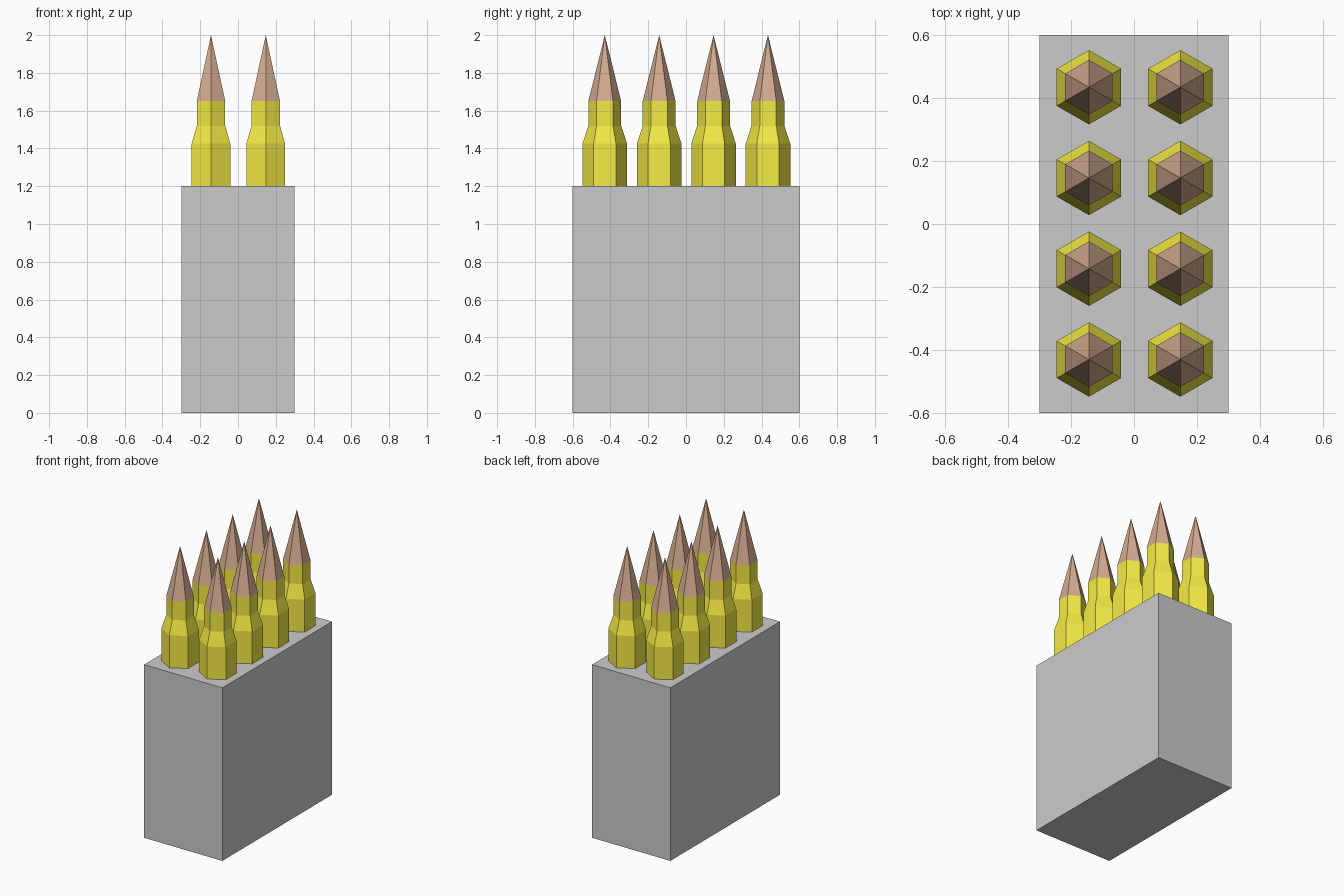
import bpy
import bmesh
from math import cos, sin, pi

if "Cube" in bpy.data.objects:
    bpy.data.objects.remove(bpy.data.objects["Cube"])

SIDES = 6


def material(name, color):
    mat = bpy.data.materials.new(name)
    mat.diffuse_color = color
    mat.use_nodes = True
    mat.node_tree.nodes["Principled BSDF"].inputs["Base Color"].default_value = mat.diffuse_color
    return mat


def add_object(name, bm, mat=None):
    bmesh.ops.recalc_face_normals(bm, faces=bm.faces[:])
    mesh = bpy.data.meshes.new(name)
    bm.to_mesh(mesh)
    bm.free()
    if mat:
        mesh.materials.append(mat)
    obj = bpy.data.objects.new(name, mesh)
    bpy.context.collection.objects.link(obj)
    return obj


def lathe(name, profile, mat):
    """Closed six-sided solid from (radius, z) pairs; radius 0 makes a point."""
    bm = bmesh.new()
    rings = []
    for r, z in profile:
        if r == 0:
            rings.append([bm.verts.new((0, 0, z))] * SIDES)
        else:
            angles = [pi / 2 + 2 * pi * i / SIDES for i in range(SIDES)]
            rings.append([bm.verts.new((r * cos(a), r * sin(a), z)) for a in angles])
    for low, high in zip(rings, rings[1:]):
        for i in range(SIDES):
            j = (i + 1) % SIDES
            corners = [low[i], low[j], high[j], high[i]]
            bm.faces.new(list(dict.fromkeys(corners)))
    for ring in (rings[0], rings[-1]):
        if len(set(ring)) > 2:
            bm.faces.new(ring)
    return add_object(name, bm, mat)


brass = material("brass", (0.9, 0.83, 0.06, 1))
copper = material("copper", (0.66, 0.41, 0.28, 1))

# Grey box
bm = bmesh.new()
bmesh.ops.create_cube(bm, size=1)
bmesh.ops.scale(bm, vec=(0.6, 1.2, 1.2), verts=bm.verts[:])
bmesh.ops.translate(bm, vec=(0, 0, 0.6), verts=bm.verts[:])
add_object("box", bm)

# One cartridge: necked case and pointed tip
case = lathe("case", [(0.118, 1.2), (0.118, 1.425), (0.087, 1.52), (0.087, 1.65)], brass)
tip = lathe("tip", [(0.087, 1.65), (0, 2.0)], copper)

# Two columns of four, sharing the same meshes
spots = [(x, 0.002 + 0.288 * (k - 1.5)) for x in (-0.143, 0.147) for k in range(4)]
for n, (x, y) in enumerate(spots):
    for part in (case, tip):
        obj = part
        if n > 0:
            obj = part.copy()
            bpy.context.collection.objects.link(obj)
        obj.location = (x, y, 0)
